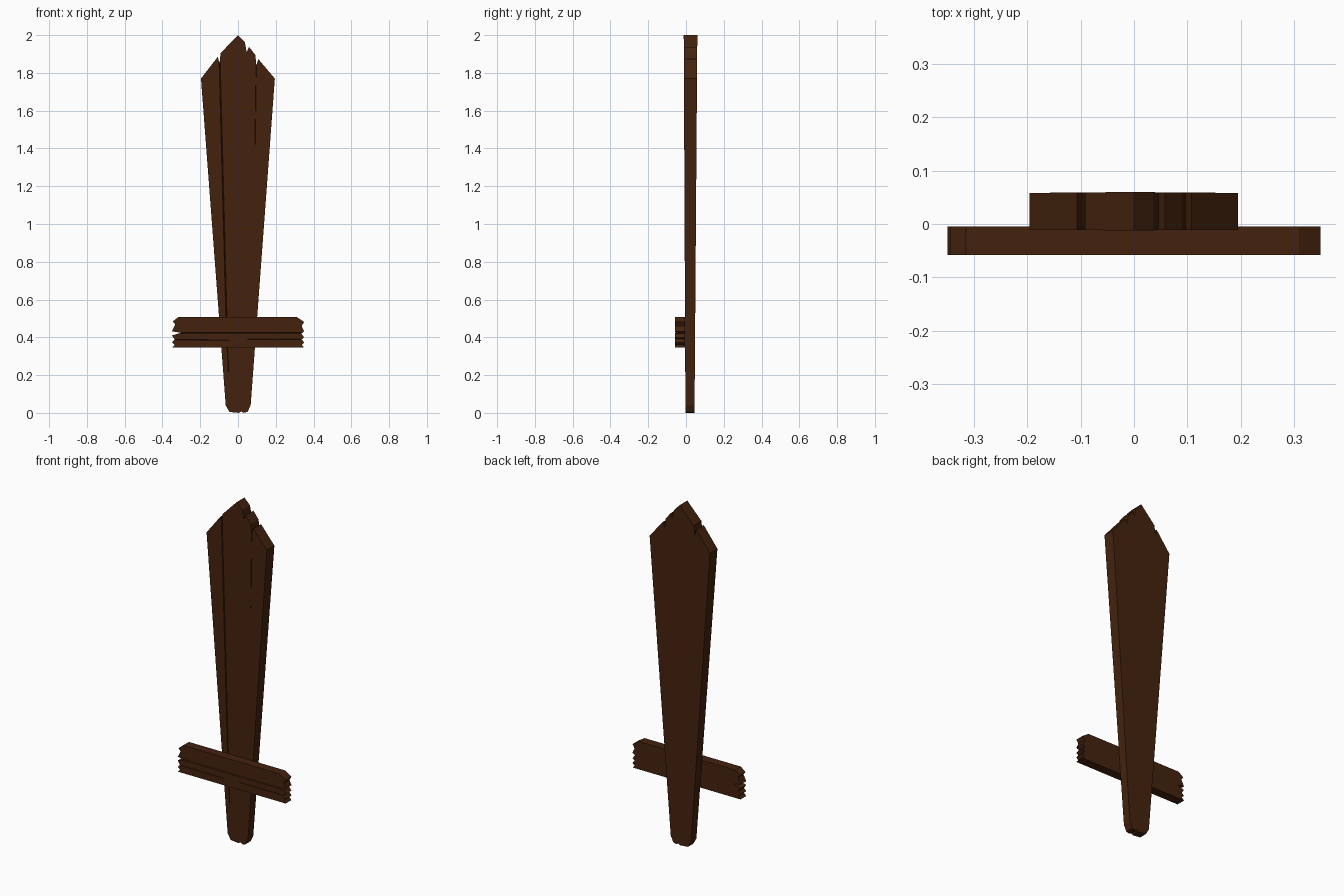
import bpy
import bmesh
from mathutils import Vector

if "Cube" in bpy.data.objects:
    bpy.data.objects.remove(bpy.data.objects["Cube"])

wood = bpy.data.materials.new("dark_brown_wood")
wood.use_nodes = True
colour = (0.058, 0.0165, 0.0042, 1)
wood.diffuse_color = colour
wood.node_tree.nodes["Principled BSDF"].inputs["Base Color"].default_value = colour


def blade_front(z):
    return -0.003 - 0.0045 * z


def blade_back(z):
    return 0.045 + 0.0075 * z


def bar_front(z):
    return -0.058


def bar_back(z):
    return -0.005


def make_object(name, bm):
    bmesh.ops.recalc_face_normals(bm, faces=bm.faces)
    mesh = bpy.data.meshes.new(name)
    bm.to_mesh(mesh)
    bm.free()
    obj = bpy.data.objects.new(name, mesh)
    bpy.context.collection.objects.link(obj)
    mesh.materials.append(wood)
    return obj


def plank(name, outline, front, back):
    """Board cut to an outline in x and z, with front and back surfaces."""
    bm = bmesh.new()
    a = [bm.verts.new((x, front(z), z)) for x, z in outline]
    b = [bm.verts.new((x, back(z), z)) for x, z in outline]
    bm.faces.new(a)
    bm.faces.new(b[::-1])
    for i in range(len(a)):
        j = (i + 1) % len(a)
        bm.faces.new((a[i], a[j], b[j], b[i]))
    return make_object(name, bm)


def carve_crack(obj, start, end, front, width=0.008, depth=0.01):
    """Cut a narrow V-shaped crack into the front of a board."""
    along = Vector((end[0] - start[0], 0, end[1] - start[1])).normalized()
    side = Vector((along.z, 0, -along.x)) * width
    bm = bmesh.new()
    rings = []
    for x, z in (start, end):
        p = Vector((x, front(z), z))
        out = p - Vector((0, depth, 0))
        rings.append([bm.verts.new(v) for v in
                      (out - side, out + side, p + Vector((0, depth, 0)))])
    bm.faces.new(rings[0])
    bm.faces.new(rings[1][::-1])
    for i in range(3):
        j = (i + 1) % 3
        bm.faces.new((rings[0][i], rings[0][j], rings[1][j], rings[1][i]))
    cutter = make_object("crack_cutter", bm)
    cutter.hide_render = True
    mod = obj.modifiers.new("crack", "BOOLEAN")
    mod.operation = "DIFFERENCE"
    mod.solver = "EXACT"
    mod.object = cutter
    bpy.context.view_layer.objects.active = obj
    bpy.ops.object.modifier_apply(modifier=mod.name)
    bpy.data.objects.remove(cutter)


# Blade and grip: one tapering board with a splintered tip
blade = plank("blade", [
    (-0.045, 0.005), (-0.065, 0.04), (-0.196, 1.77), (-0.107, 1.885),
    (-0.098, 1.85), (-0.092, 1.905), (0, 2), (0.036, 1.962),
    (0.046, 1.91), (0.058, 1.938), (0.092, 1.895), (0.097, 1.84),
    (0.108, 1.873), (0.195, 1.77), (0.067, 0.04), (0.05, 0.005),
    (0.03, 0.0), (0.018, 0.008), (0.005, 0.0)], blade_front, blade_back)
carve_crack(blade, (-0.098, 1.9), (-0.06, 0.45), blade_front, 0.006)
carve_crack(blade, (0.097, 1.87), (0.09, 1.4), blade_front, 0.002, 0.004)
carve_crack(blade, (-0.057, 0.36), (-0.05, 0.22), blade_front, 0.003, 0.004)

# Crossguard: short board with broken ends, fixed on the front
guard = plank("crossguard", [
    (-0.35, 0.345), (-0.335, 0.36), (-0.35, 0.374), (-0.335, 0.388),
    (-0.35, 0.41), (-0.302, 0.424), (-0.35, 0.432), (-0.332, 0.468),
    (-0.345, 0.484), (-0.315, 0.508), (0.31, 0.508), (0.35, 0.482),
    (0.337, 0.46), (0.35, 0.432), (0.335, 0.42), (0.35, 0.4),
    (0.337, 0.39), (0.35, 0.372), (0.337, 0.36), (0.35, 0.345)],
    bar_front, bar_back)
carve_crack(guard, (-0.32, 0.424), (0.345, 0.424), bar_front, 0.005, 0.006)
carve_crack(guard, (-0.345, 0.387), (-0.05, 0.385), bar_front, 0.003, 0.004)
carve_crack(guard, (0.05, 0.389), (0.345, 0.389), bar_front, 0.003, 0.004)
